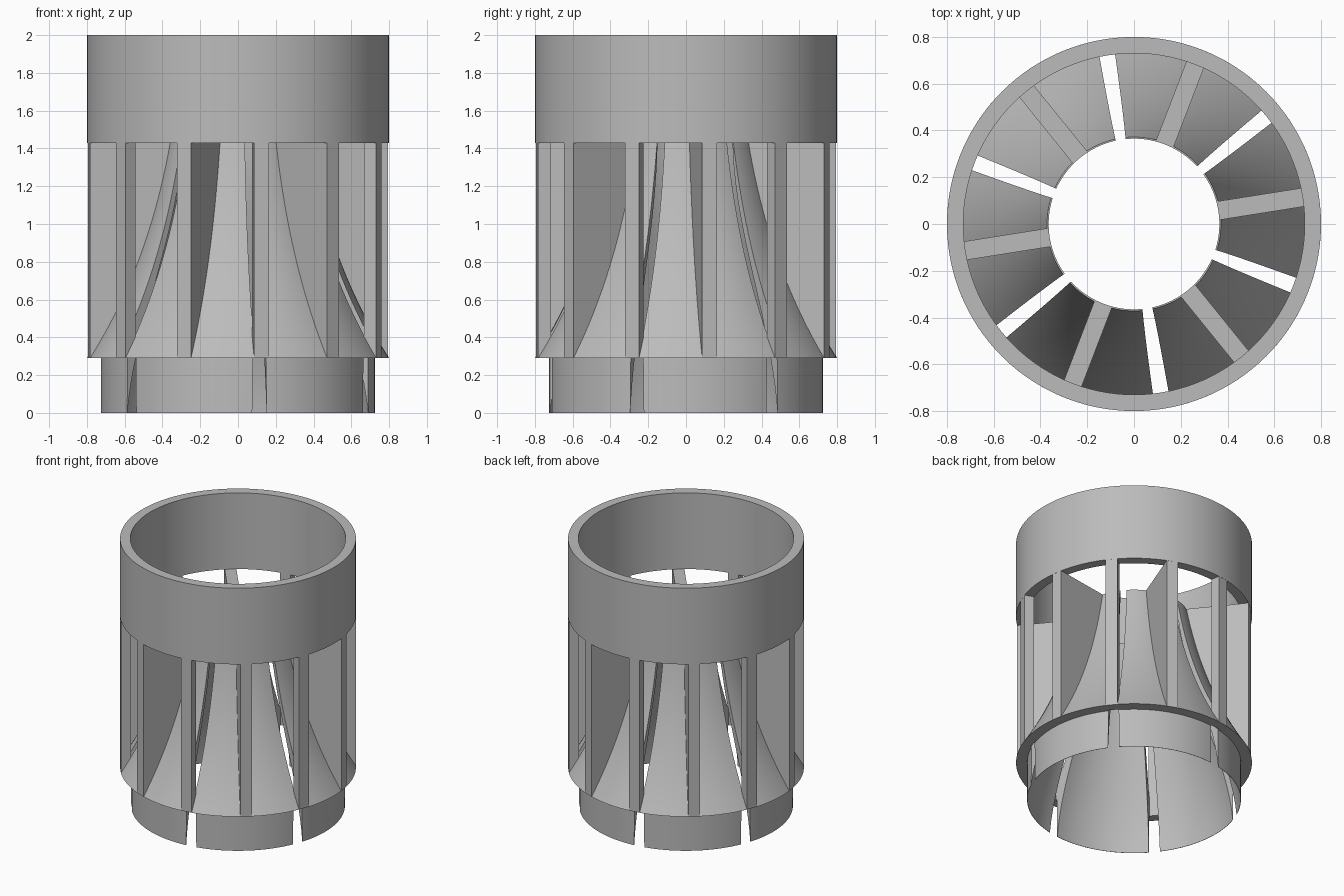
import bpy, bmesh, math
from mathutils import Vector, Matrix
from mathutils.geometry import interpolate_bezier

cube = bpy.data.objects.get("Cube")
if cube:
    bpy.data.objects.remove(cube, do_unlink=True)

gray = bpy.data.materials.new("plain gray")
gray.use_nodes = True
gray.diffuse_color = (0.5, 0.5, 0.5, 1)
gray.node_tree.nodes["Principled BSDF"].inputs["Base Color"].default_value = (0.5, 0.5, 0.5, 1)

R_OUT, R_IN, R_BASE = 0.8, 0.73, 0.725
Z_FLANGE, Z_RING, Z_TOP = 0.29, 1.43, 2.0
FIRST_FIN, FIRST_SLOT = math.radians(9), math.radians(39)
STEP = math.radians(60)
BAR = 0.08          # thickness of fins and posts


def finish(name, bm):
    bmesh.ops.recalc_face_normals(bm, faces=bm.faces)
    mesh = bpy.data.meshes.new(name)
    bm.to_mesh(mesh)
    bm.free()
    mesh.materials.append(gray)
    obj = bpy.data.objects.new(name, mesh)
    bpy.context.collection.objects.link(obj)
    bpy.ops.object.select_all(action='DESELECT')
    obj.select_set(True)
    bpy.context.view_layer.objects.active = obj
    bpy.ops.object.shade_smooth_by_angle(angle=math.radians(30))
    return obj


def sweep(bm, profile, angle_range, steps, closed=False):
    """Turn a closed (radius, z) profile about z between two angles."""
    rows = []
    for i in range(steps if closed else steps + 1):
        row = []
        for r, z in profile:
            a0, a1 = angle_range(r, z)
            a = a0 + (a1 - a0) * i / steps
            row.append(bm.verts.new((r * math.cos(a), r * math.sin(a), z)))
        rows.append(row)
    n = len(profile)
    for i in range(steps):
        a, b = rows[i], rows[(i + 1) % len(rows)]
        for j in range(n):
            k = (j + 1) % n
            bm.faces.new((a[j], a[k], b[k], b[j]))
    if not closed:
        bm.faces.new(rows[0])
        bm.faces.new(rows[-1])


def radial_plate(name, profile, angle):
    """Extrude a (radius, z) outline into a plate standing along a radius."""
    bm = bmesh.new()
    face = bm.faces.new([bm.verts.new((r, -BAR / 2, z)) for r, z in profile])
    out = bmesh.ops.extrude_face_region(bm, geom=[face])
    verts = [v for v in out["geom"] if isinstance(v, bmesh.types.BMVert)]
    bmesh.ops.translate(bm, verts=verts, vec=(0, BAR, 0))
    bmesh.ops.rotate(bm, verts=bm.verts, matrix=Matrix.Rotation(angle, 3, 'Z'))
    return finish(name, bm)


def curve(*points):
    p = [Vector((r, z, 0)) for r, z in points]
    return [(v.x, v.y) for v in interpolate_bezier(*p, 20)]


# Upper ring
bm = bmesh.new()
sweep(bm, [(R_IN, Z_RING), (R_OUT, Z_RING), (R_OUT, Z_TOP), (R_IN, Z_TOP)],
      lambda r, z: (0, math.tau), 120, closed=True)
finish("upper_ring", bm)

# Flared funnel in six sectors, with slots that narrow upward
outer = curve((R_OUT, Z_FLANGE), (0.56, 0.67), (0.44, 1.05), (0.372, Z_RING))
inner = curve((0.365, Z_RING), (0.375, 0.95), (0.68, 0.48), (R_BASE - 0.002, 0))
wall = [(R_BASE, 0), (R_BASE, Z_FLANGE)] + outer + inner
for i in range(6):
    start = FIRST_SLOT + i * STEP

    def sector(r, z):
        gap = math.asin((0.0385 - 0.0117 * z) / r)
        return start + gap, start + STEP - gap

    bm = bmesh.new()
    sweep(bm, wall, sector, 20)
    finish(f"funnel_sector_{i + 1}", bm)

# Full fins from the funnel out to the rim, and slim posts in front of the slots
edge = math.sqrt(R_OUT ** 2 - (BAR / 2) ** 2)
fin = [(edge, Z_RING), (edge, Z_FLANGE)] + [(r - 0.004, z) for r, z in outer[1:]]
post = [(R_IN, Z_FLANGE), (edge, Z_FLANGE), (edge, Z_RING), (R_IN, Z_RING)]
for i in range(6):
    radial_plate(f"fin_{i + 1}", fin, FIRST_FIN + i * STEP)
    radial_plate(f"post_{i + 1}", post, FIRST_SLOT + i * STEP)
